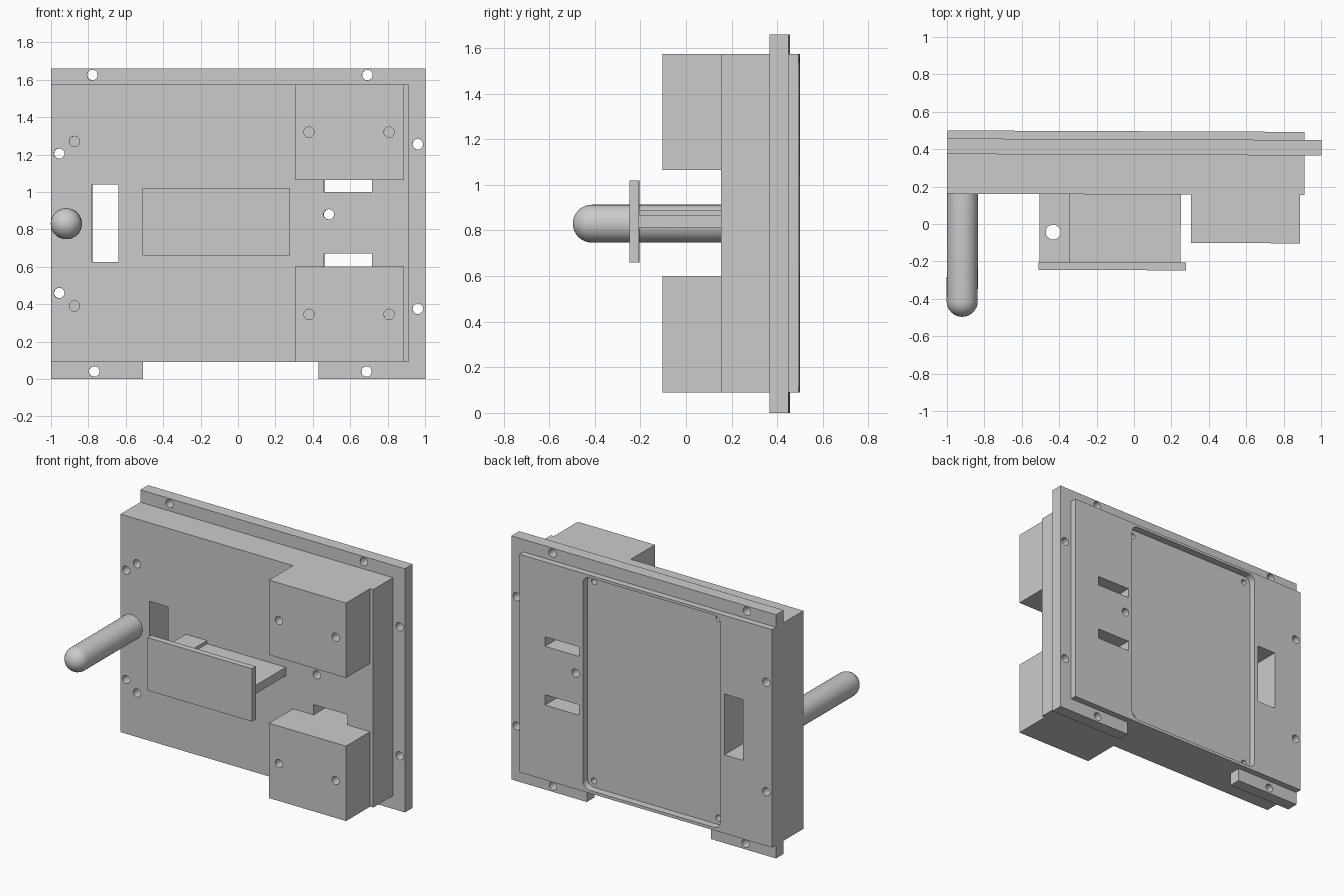
import bpy, bmesh, math
from mathutils import Matrix, Vector

cube = bpy.data.objects.get("Cube")
if cube:
    bpy.data.objects.remove(cube, do_unlink=True)

grey = bpy.data.materials.new("plain grey")
grey.use_nodes = True
COLOUR = (0.6, 0.6, 0.6, 1)
grey.diffuse_color = COLOUR
grey.node_tree.nodes["Principled BSDF"].inputs["Base Color"].default_value = COLOUR


def make(name, bm):
    bmesh.ops.recalc_face_normals(bm, faces=bm.faces)
    mesh = bpy.data.meshes.new(name)
    bm.to_mesh(mesh)
    bm.free()
    mesh.materials.append(grey)
    ob = bpy.data.objects.new(name, mesh)
    bpy.context.collection.objects.link(ob)
    return ob


def box(name, x, y, z, corner=0):
    """Box between the given limits, optionally rounded as seen from the front."""
    bm = bmesh.new()
    bmesh.ops.create_cube(bm, size=1)
    for v in bm.verts:
        v.co = [lo + (c + 0.5) * (hi - lo) for c, (lo, hi) in zip(v.co, (x, y, z))]
    if corner:
        edges = [e for e in bm.edges if abs(e.verts[0].co.y - e.verts[1].co.y) > 0.01]
        bmesh.ops.bevel(bm, geom=edges, offset=corner, segments=6,
                        profile=0.5, affect='EDGES')
    return make(name, bm)


def rod(name, x, z, r, y):
    """Cylinder running along y."""
    bm = bmesh.new()
    place = Matrix.Translation((x, sum(y) / 2, z)) @ Matrix.Rotation(math.pi / 2, 4, 'X')
    bmesh.ops.create_cone(bm, cap_ends=True, segments=24, radius1=r, radius2=r,
                          depth=y[1] - y[0], matrix=place)
    return make(name, bm)


def combine(target, other, operation):
    """Apply a boolean and drop the helper."""
    mod = target.modifiers.new("boolean", 'BOOLEAN')
    mod.operation = operation
    mod.solver = 'EXACT'
    mod.object = other
    bpy.context.view_layer.objects.active = target
    bpy.ops.object.modifier_apply(modifier=mod.name)
    bpy.data.objects.remove(other, do_unlink=True)


# Housing: block, mounting flange with a notch below, two front boxes
FRONT, BACK = 0.158, 0.496
BOTTOM, TOP = 0.09, 1.575
THROUGH = (-0.3, 0.7)
housing = box("housing", (-1, 1), (0.37, 0.453), (0, 1.66))
combine(housing, box("notch", (-0.51, 0.43), THROUGH, (-0.1, BOTTOM)), 'DIFFERENCE')
combine(housing, box("block", (-1, 0.91), (FRONT, BACK), (BOTTOM, TOP)), 'UNION')
for z in ((BOTTOM, 0.6), (1.065, TOP)):
    combine(housing, box("front_box", (0.305, 0.887), (-0.1, 0.3), z), 'UNION')

# Shallow rounded pocket in the back
combine(housing, box("pocket", (-0.61, 0.428), (0.446, 0.6), (0.11, 1.557), 0.05),
        'DIFFERENCE')

# Slots through the housing
for x, z in (((-0.78, -0.64), (0.625, 1.04)),
             ((0.46, 0.715), (0.6, 0.67)),
             ((0.46, 0.715), (1.0, 1.065))):
    combine(housing, box("slot", x, (FRONT - 0.02, 0.7), z), 'DIFFERENCE')

# Screw holes: through, blind in the boxes, blind in the block, pocket corners
for x, z in ((-0.78, 1.625), (0.69, 1.625), (-0.77, 0.04), (0.685, 0.04),
             (0.96, 1.255), (0.96, 0.375), (-0.957, 1.205), (-0.957, 0.46),
             (0.485, 0.88)):
    combine(housing, rod("hole", x, z, 0.028, THROUGH), 'DIFFERENCE')
for x in (0.38, 0.808):
    for z in (0.345, 1.32):
        combine(housing, rod("hole", x, z, 0.028, (-0.2, 0.0)), 'DIFFERENCE')
for z in (0.39, 1.27):
    combine(housing, rod("hole", -0.875, z, 0.028, (0, FRONT + 0.1)), 'DIFFERENCE')
for x in (-0.56, 0.38):
    for z in (0.155, 1.512):
        combine(housing, rod("hole", x, z, 0.02, (0.39, 0.6)), 'DIFFERENCE')

# Shelf arm with a raised, drilled tab, carrying the front plate
arm = box("shelf_arm", (-0.345, 0.25), (-0.205, FRONT), (0.81, 0.868))
combine(arm, box("tab", (-0.505, -0.345), (-0.205, FRONT), (0.81, 0.89)), 'UNION')
bm = bmesh.new()
bmesh.ops.create_cone(bm, cap_ends=True, segments=24, radius1=0.04, radius2=0.04,
                      depth=0.6, matrix=Matrix.Translation((-0.432, -0.045, 0.85)))
combine(arm, make("tab_hole", bm), 'DIFFERENCE')
plate = box("front_plate", (-0.51, 0.28), (-0.247, -0.205), (0.66, 1.02))

# Round-ended handle: a profile spun about its own axis
R, TIP = 0.083, -0.5
bm = bmesh.new()
centre = Vector((-0.917, 0, 0.83))
profile = [(R * math.sin(a), TIP + R - R * math.cos(a))
           for a in (math.pi / 2 * i / 8 for i in range(9))]
profile += [(R, FRONT), (0, FRONT)]
verts = [bm.verts.new(centre + Vector((r, y, 0))) for r, y in profile]
edges = [bm.edges.new(pair) for pair in zip(verts, verts[1:])]
bmesh.ops.spin(bm, geom=verts + edges, cent=centre, axis=(0, 1, 0),
               angle=math.tau, steps=32, use_duplicate=False)
bmesh.ops.remove_doubles(bm, verts=bm.verts, dist=0.0005)
handle = make("handle", bm)

# Smooth the round surfaces and turn the whole assembly very slightly
for ob in (housing, arm, plate, handle):
    bpy.ops.object.select_all(action='DESELECT')
    ob.select_set(True)
    bpy.context.view_layer.objects.active = ob
    bpy.ops.object.shade_smooth_by_angle(angle=math.radians(30))
    ob.rotation_euler.z = -0.004
